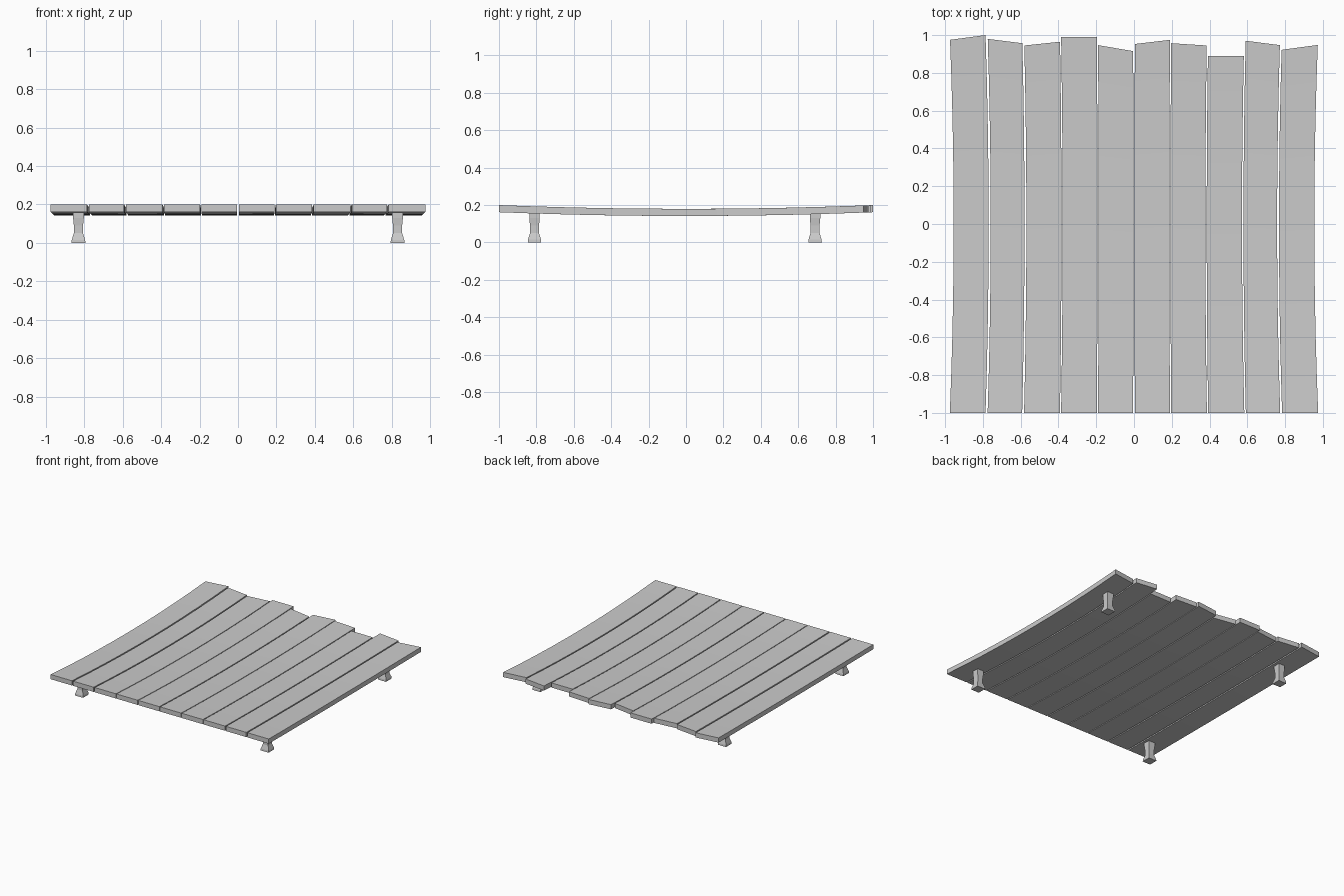
import bpy, bmesh

cube = bpy.data.objects.get("Cube")
if cube:
    bpy.data.objects.remove(cube, do_unlink=True)

grey = bpy.data.materials.new("plain_grey")
grey.use_nodes = True
colour = (0.6, 0.6, 0.6, 1)
grey.diffuse_color = colour
grey.node_tree.nodes["Principled BSDF"].inputs["Base Color"].default_value = colour


def loft(name, rings):
    """Join four-cornered rings into a capped flat-faced solid."""
    bm = bmesh.new()
    loops = [[bm.verts.new(p) for p in ring] for ring in rings]
    for a, b in zip(loops, loops[1:]):
        for i in range(4):
            j = (i + 1) % 4
            bm.faces.new((a[i], a[j], b[j], b[i]))
    bm.faces.new(loops[0])
    bm.faces.new(loops[-1])
    bmesh.ops.recalc_face_normals(bm, faces=bm.faces)
    mesh = bpy.data.meshes.new(name)
    bm.to_mesh(mesh)
    bm.free()
    mesh.materials.append(grey)
    obj = bpy.data.objects.new(name, mesh)
    bpy.context.collection.objects.link(obj)
    return obj


THICK = 0.038
SEGMENTS = 10


def top_height(y):
    return 0.179 + 0.02 * y * y


def squeeze(y):
    return 0.979 + 0.021 * min(1, y * y)


# Sagging deck planks: left edge, right edge, back end at each edge
planks = [
    (-0.975, -0.786, 0.975, 1.0), (-0.775, -0.592, 0.98, 0.957),
    (-0.582, -0.392, 0.945, 0.965), (-0.386, -0.197, 0.99, 0.99),
    (-0.191, -0.004, 0.947, 0.915), (0.004, 0.191, 0.953, 0.975),
    (0.197, 0.386, 0.957, 0.945), (0.393, 0.584, 0.89, 0.89),
    (0.592, 0.774, 0.97, 0.947), (0.784, 0.975, 0.922, 0.948),
]
for n, (x0, x1, end0, end1) in enumerate(planks, 1):
    rings = []
    for k in range(SEGMENTS + 1):
        t = k / SEGMENTS
        ya, yb = -1 + t * (1 + end0), -1 + t * (1 + end1)
        xa, xb = x0 * squeeze(ya), x1 * squeeze(yb)
        za, zb = top_height(ya), top_height(yb)
        rings.append([(xa, ya, za - THICK), (xb, yb, zb - THICK),
                      (xb, yb, zb), (xa, ya, za)])
    loft(f"deck_plank_{n}", rings)

# Square legs with a narrow waist and flared foot: height, half width
leg_profile = [(0, 0.036), (0.015, 0.035), (0.05, 0.024),
               (0.09, 0.024), (0.13, 0.028), (0.16, 0.028)]
for side, x in (("right", -0.83), ("left", 0.83)):
    for place, y in (("front", -0.81), ("back", 0.69)):
        loft(f"{place}_{side}_leg", [
            [(x - r, y - r, z), (x + r, y - r, z),
             (x + r, y + r, z), (x - r, y + r, z)] for z, r in leg_profile])
